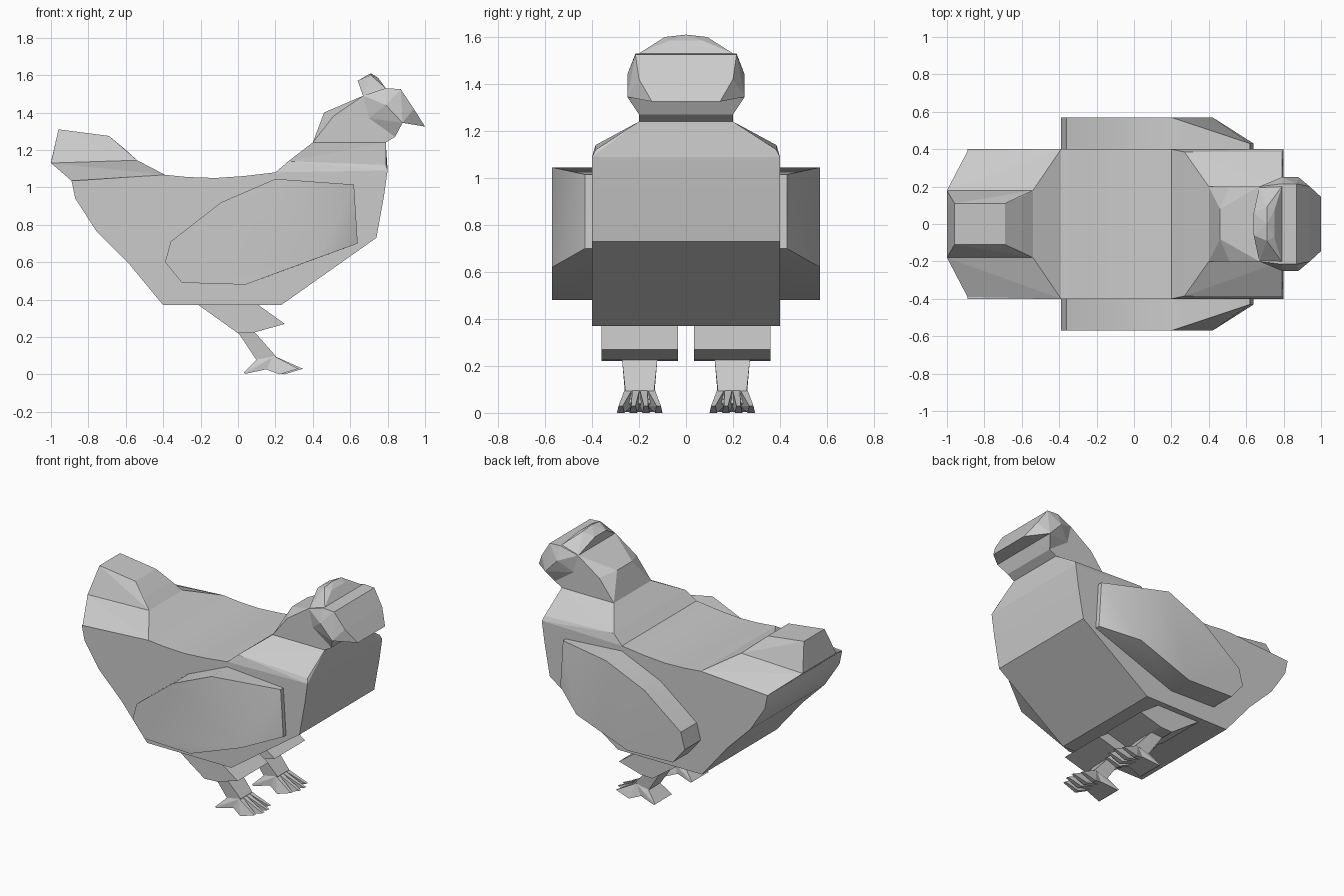
import bpy, bmesh

if "Cube" in bpy.data.objects:
    bpy.data.objects.remove(bpy.data.objects["Cube"])


def finish(name, bm, mirror=False, smooth=False):
    bmesh.ops.recalc_face_normals(bm, faces=bm.faces[:])
    me = bpy.data.meshes.new(name)
    bm.to_mesh(me)
    bm.free()
    ob = bpy.data.objects.new(name, me)
    bpy.context.collection.objects.link(ob)
    if mirror:
        ob.modifiers.new("mirror", 'MIRROR').use_axis = (False, True, False)
    if smooth:
        bpy.ops.object.select_all(action='DESELECT')
        ob.select_set(True)
        bpy.context.view_layer.objects.active = ob
        bpy.ops.object.shade_smooth_by_angle(angle=0.5)
    return ob


def slab(name, profile, y0, y1, **kw):
    """Side profile (x, z) extruded from y0 to y1."""
    bm = bmesh.new()
    a = [bm.verts.new((x, y0, z)) for x, z in profile]
    b = [bm.verts.new((x, y1, z)) for x, z in profile]
    bm.faces.new(a)
    bm.faces.new(b[::-1])
    for i in range(len(a)):
        j = (i + 1) % len(a)
        bm.faces.new((a[i], b[i], b[j], a[j]))
    return finish(name, bm, **kw)


def hull(name, pts, both=False, **kw):
    """Faceted convex solid; both=True adds the points reflected in y."""
    bm = bmesh.new()
    full = set(pts) | ({(x, -y, z) for x, y, z in pts} if both else set())
    for p in sorted(full):
        bm.verts.new(p)
    res = bmesh.ops.convex_hull(bm, input=bm.verts[:])
    junk = {v for v in res["geom_interior"] + res["geom_unused"]
            if isinstance(v, bmesh.types.BMVert)}
    bmesh.ops.delete(bm, geom=list(junk), context='VERTS')
    bmesh.ops.dissolve_limit(bm, angle_limit=0.02, verts=bm.verts[:], edges=bm.edges[:])
    return finish(name, bm, **kw)


# body
slab("body", [(-.89, 1.035), (-.87, .94), (-.76, .77), (-.59, .60), (-.40, .37),
              (.23, .37), (.74, .73), (.78, .95), (.80, 1.09), (.20, 1.08), (.03, 1.06),
              (-.12, 1.05), (-.27, 1.055), (-.39, 1.067)], -.4, .4, smooth=True)

# tail: sloping base and upright feathers
hull("tail_base", [(-.39, .4, 1.067), (-.89, .39, 1.035), (-.54, .18, 1.145),
                   (-1, .18, 1.13)], both=True)
hull("tail_feathers", [(-.54, .18, 1.145), (-1, .18, 1.13), (-1, .12, 1.135), (-.96, .11, 1.31),
                       (-.69, .11, 1.275), (-.60, .145, 1.2)], both=True)

# shoulders and neck
hull("shoulders", [(.2, .4, 1.08), (.27, .385, 1.14), (.80, .4, 1.09), (.79, .385, 1.12),
                   (.40, .2, 1.24), (.79, .2, 1.24)], both=True)
hull("neck", [(.40, .2, 1.24), (.79, .2, 1.24), (.46, .08, 1.40), (.51, .2, 1.38),
              (.67, .2, 1.49), (.70, .2, 1.37), (.84, .2, 1.27)], both=True)

# head, beak and comb
hull("head", [(.67, .2, 1.49), (.70, .2, 1.37), (.84, .2, 1.27), (.79, .25, 1.44),
              (.88, .25, 1.345), (.87, .215, 1.525), (.79, .215, 1.53)], both=True)
hull("beak", [(.87, .215, 1.525), (.94, .2, 1.42), (1, .145, 1.325), (.88, .25, 1.345),
              (.84, .2, 1.43)], both=True)
hull("comb", [(.67, .2, 1.485), (.79, .2, 1.53), (.64, .06, 1.57), (.71, .09, 1.60),
              (.71, 0, 1.61), (.75, .07, 1.585)], both=True)

# wings: flat outer face that tapers into the shoulder
rim = [(.20, 1.045), (-.09, .92), (-.36, .71), (-.39, .60), (-.30, .49), (.04, .48), (.42, .62)]
front = [(.64, .70), (.62, 1.015)]
hull("wings", [(x, -y, z) for x, z in rim for y in (.57, .39)]
     + [(x, -y, z) for x, z in front for y in (.43, .39)], mirror=True, smooth=True)

# legs
slab("thighs", [(-.21, .37), (0, .22), (.09, .225), (.25, .27), (.11, .37)], -.36, -.035, mirror=True)
hull("shanks", [(x, y, z) for x, z, w in ((0, .225, .075), (.09, .225, .075), (.20, .10, .062),
                                          (.10, .075, .062)) for y in (-.197 - w, -.197 + w)],
     mirror=True)

# feet: heel plus four spread toes
hull("heels", [(x, -.197 + s * w, z) for s in (-1, 1) for x, w, z in
               ((.10, .062, .08), (.20, .06, .10), (.03, .09, .01), (.04, .09, .003),
                (.12, .075, .03), (.21, .06, .04))], mirror=True)
for i in range(4):
    t = i - 1.5
    base, tip = -.197 + t * .032, -.197 + t * .054
    reach = .36 - .025 * abs(t)
    hull(f"toe_{i + 1}", [(.19, base - .016, .10), (.19, base + .016, .10),
                          (.14, base - .016, .03), (.14, base + .016, .03),
                          (reach - .10, tip - .016, 0), (reach - .10, tip + .016, 0),
                          (reach, tip - .009, .03), (reach, tip + .009, .03)], mirror=True)
